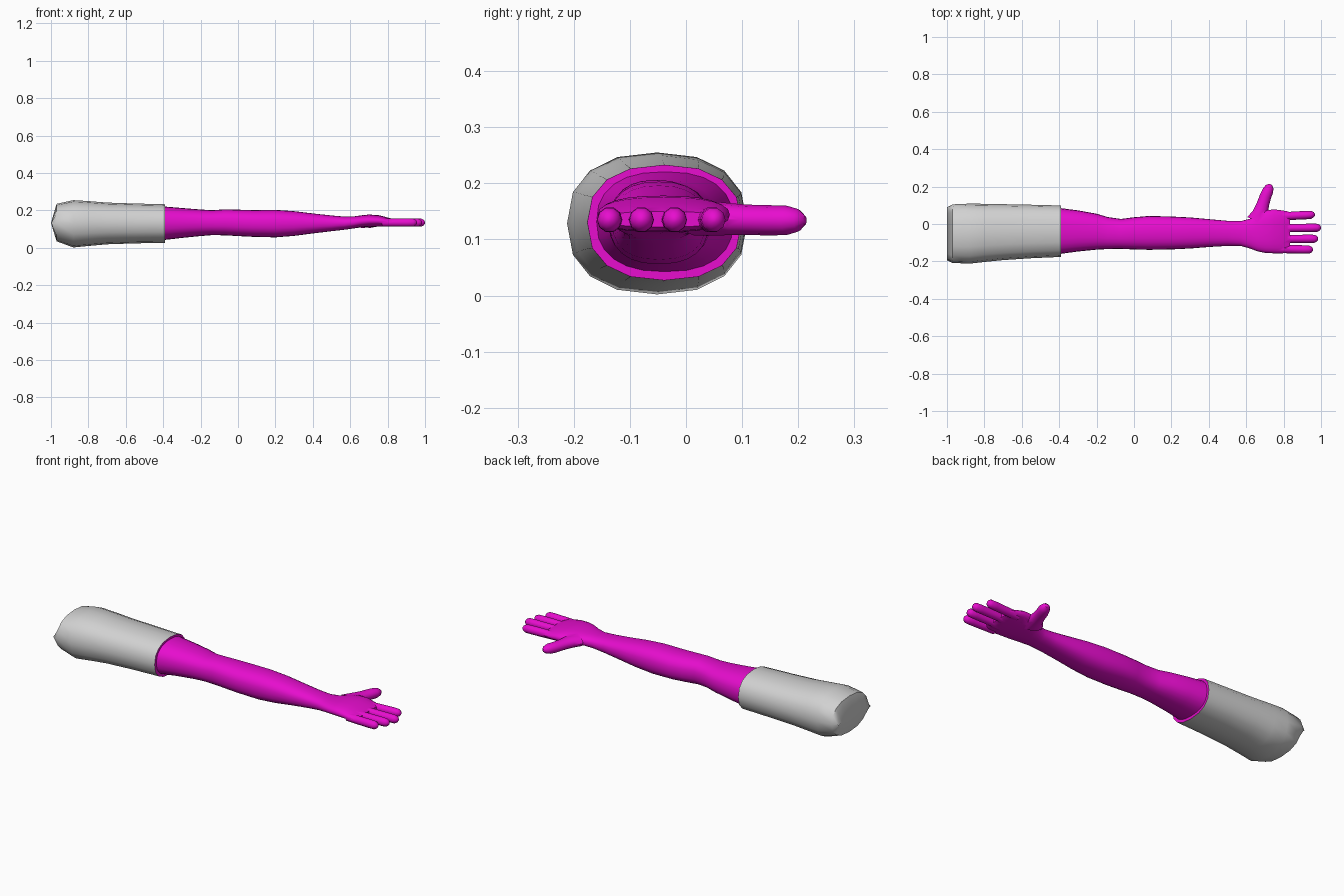
import bpy, bmesh, math
from mathutils import Vector


def material(name, rgb):
    m = bpy.data.materials.new(name)
    m.diffuse_color = (*rgb, 1)
    return m


SKIN = material("magenta skin", (0.80, 0.004, 0.62))
CLOTH = material("light grey cloth", (0.64, 0.64, 0.64))


def spow(v, p):
    return math.copysign(abs(v) ** p, v)


def loft(name, sections, sides, heading=0.0, squareness=2.0, mat=SKIN):
    """Skin rings (x, y, z, half width, half height) that face along heading."""
    across = Vector((-math.sin(heading), math.cos(heading), 0))
    up = Vector((0, 0, 1))
    bm = bmesh.new()
    rings = []
    for x, y, z, w, h in sections:
        ring = []
        for i in range(sides):
            a = 2 * math.pi * i / sides
            u, v = (spow(f, 2 / squareness) for f in (math.cos(a), math.sin(a)))
            ring.append(bm.verts.new(Vector((x, y, z)) + across * (w * u) + up * (h * v)))
        rings.append(ring)
    for a, b in zip(rings, rings[1:]):
        for i in range(sides):
            j = (i + 1) % sides
            bm.faces.new((a[i], a[j], b[j], b[i]))
    bm.faces.new(rings[0][::-1])
    bm.faces.new(rings[-1])
    bmesh.ops.remove_doubles(bm, verts=bm.verts, dist=0.0003)
    bmesh.ops.recalc_face_normals(bm, faces=bm.faces)
    me = bpy.data.meshes.new(name)
    bm.to_mesh(me)
    bm.free()
    me.materials.append(mat)
    ob = bpy.data.objects.new(name, me)
    bpy.context.collection.objects.link(ob)
    return ob


def from_bounds(rows):
    """Turn (x, ymin, ymax, zmin, zmax) into ring sections."""
    return [(x, (a + b) / 2, (c + d) / 2, (b - a) / 2, (d - c) / 2)
            for x, a, b, c, d in rows]


# Sleeve: wedge-shaped shoulder end, open cuff lined in the skin colour
sleeve = loft("sleeve", from_bounds([
    (-1.0, -0.195, 0.09, 0.133, 0.133),
    (-0.97, -0.208, 0.105, 0.035, 0.235),
    (-0.88, -0.212, 0.109, 0.002, 0.255),
    (-0.80, -0.203, 0.108, 0.010, 0.250),
    (-0.70, -0.193, 0.106, 0.019, 0.242),
    (-0.55, -0.183, 0.103, 0.024, 0.237),
    (-0.39, -0.176, 0.099, 0.027, 0.233),
]), 16, squareness=2.35, mat=CLOTH)
sleeve.data.materials.append(SKIN)
for f in sleeve.data.polygons:
    if f.normal.x > 0.9:
        f.material_index = 1

# Arm and palm
arm = loft("arm", from_bounds([
    (-0.395, -0.160, 0.085, 0.042, 0.221),
    (-0.30, -0.147, 0.073, 0.053, 0.213),
    (-0.20, -0.137, 0.055, 0.063, 0.205),
    (-0.14, -0.134, 0.037, 0.068, 0.201),
    (-0.07, -0.133, 0.027, 0.067, 0.206),
    (0.00, -0.136, 0.036, 0.063, 0.204),
    (0.08, -0.138, 0.043, 0.059, 0.202),
    (0.20, -0.136, 0.040, 0.056, 0.203),
    (0.30, -0.131, 0.035, 0.064, 0.196),
    (0.40, -0.123, 0.026, 0.077, 0.184),
    (0.50, -0.117, 0.017, 0.089, 0.173),
    (0.57, -0.117, 0.015, 0.097, 0.167),
    (0.62, -0.131, 0.028, 0.104, 0.168),
    (0.66, -0.146, 0.050, 0.110, 0.174),
    (0.70, -0.154, 0.073, 0.112, 0.178),
    (0.75, -0.157, 0.078, 0.113, 0.175),
    (0.79, -0.157, 0.073, 0.113, 0.165),
    (0.82, -0.154, 0.068, 0.115, 0.157),
    (0.835, -0.147, 0.061, 0.122, 0.150),
]), 24, squareness=2.4)

# Fingers: root y, tip y, tip x
parts = []
for name, y0, y1, tip in (("index_finger", 0.040, 0.050, 0.967),
                          ("middle_finger", -0.023, -0.020, 1.0),
                          ("ring_finger", -0.081, -0.079, 0.985),
                          ("little_finger", -0.134, -0.137, 0.957)):
    profile = [(0.77, 0.021), (0.84, 0.022), (tip - 0.05, 0.0225),
               (tip - 0.02, 0.0215), (tip - 0.007, 0.015), (tip, 0.005)]
    parts.append(loft(name, [
        (x, y0 + (y1 - y0) * (x - 0.77) / (tip - 0.77), 0.135, r, r * 1.02)
        for x, r in profile], 10))

# Thumb with a broad web at its root
parts.append(loft("thumb", [
    (0.660, 0.015, 0.137, 0.058, 0.030),
    (0.675, 0.055, 0.137, 0.043, 0.030),
    (0.684, 0.085, 0.136, 0.037, 0.028),
    (0.691, 0.110, 0.135, 0.033, 0.027),
    (0.704, 0.150, 0.134, 0.031, 0.027),
    (0.717, 0.180, 0.134, 0.029, 0.026),
    (0.725, 0.200, 0.134, 0.022, 0.020),
    (0.730, 0.212, 0.134, 0.008, 0.008),
], 12, heading=math.radians(68)))

# Weld the fingers and thumb to the palm
bpy.context.view_layer.objects.active = arm
for part in parts:
    mod = arm.modifiers.new("weld", 'BOOLEAN')
    mod.operation, mod.solver, mod.object = 'UNION', 'EXACT', part
    bpy.ops.object.modifier_apply(modifier=mod.name)
    bpy.data.objects.remove(part)

# Smooth shading, keeping the cuff and shoulder edges crisp
for ob in (sleeve, arm):
    bpy.ops.object.select_all(action='DESELECT')
    ob.select_set(True)
    bpy.context.view_layer.objects.active = ob
    bpy.ops.object.shade_smooth_by_angle(angle=math.radians(45))
